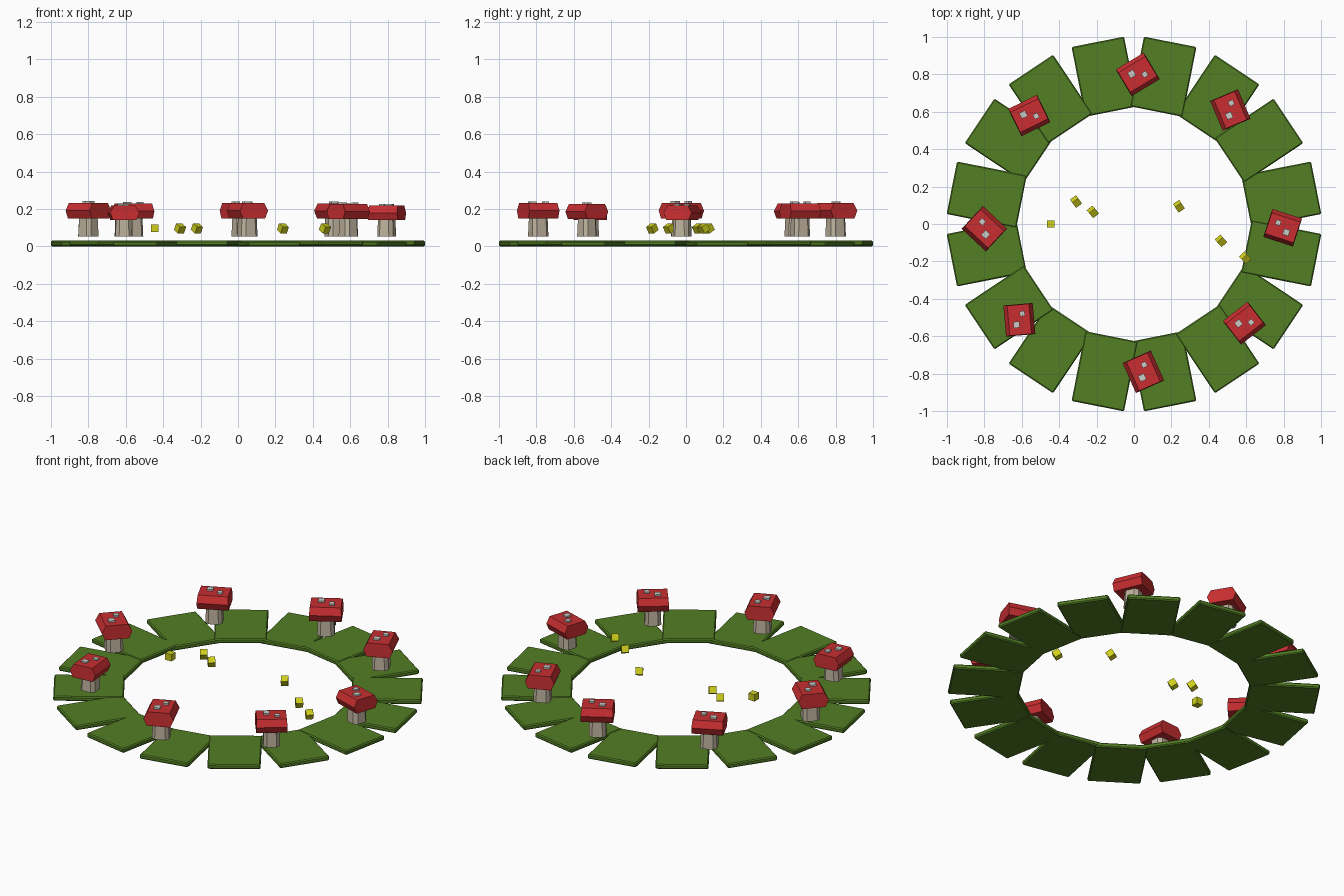
import bpy, bmesh, math
from mathutils import Matrix, Vector

if "Cube" in bpy.data.objects:
    bpy.data.objects.remove(bpy.data.objects["Cube"])


def material(name, rgb):
    m = bpy.data.materials.new(name)
    m.diffuse_color = (*rgb, 1)
    m.use_nodes = True
    m.node_tree.nodes["Principled BSDF"].inputs["Base Color"].default_value = m.diffuse_color
    return m


GREEN = material("grass green", (0.085, 0.21, 0.017))
RED = material("cap red", (0.58, 0.027, 0.03))
STEM = material("stem beige", (0.52, 0.45, 0.34))
SPOT = material("spot grey", (0.60, 0.60, 0.57))
YELLOW = material("firefly yellow", (0.62, 0.62, 0.012))


def finish(bm, name, mat, matrix):
    bmesh.ops.recalc_face_normals(bm, faces=bm.faces)
    me = bpy.data.meshes.new(name)
    bm.to_mesh(me)
    bm.free()
    me.materials.append(mat)
    ob = bpy.data.objects.new(name, me)
    ob.matrix_world = matrix
    bpy.context.collection.objects.link(ob)
    return ob


def box(name, size, matrix, mat, bevel=0.0, upright_only=False, taper=1.0):
    """Box centred on its matrix, optionally chamfered and narrowed at the top."""
    bm = bmesh.new()
    bmesh.ops.create_cube(bm, size=1)
    bmesh.ops.scale(bm, vec=size, verts=bm.verts)
    for v in bm.verts:
        if v.co.z > 0:
            v.co.x *= taper
            v.co.y *= taper
    if bevel:
        edges = [e for e in bm.edges if not upright_only
                 or abs(e.verts[0].co.z - e.verts[1].co.z) > 0.01]
        bmesh.ops.bevel(bm, geom=edges, offset=bevel, segments=1,
                        affect='EDGES', profile=0.5)
    return finish(bm, name, mat, matrix)


def cap(name, matrix):
    """Hexagonal profile drawn across x, extruded along y, ends leaning in at the top."""
    half = [(0.064, 0.0), (0.081, 0.040), (0.060, 0.080)]
    profile = half + [(-x, z) for x, z in reversed(half)]
    bm = bmesh.new()
    rings = []
    for side in (-1, 1):
        rings.append([bm.verts.new((x, side * (0.086 - 0.08 * max(0, z - 0.04)), z))
                      for x, z in profile])
    bm.faces.new(rings[0])
    bm.faces.new(rings[1])
    for i in range(6):
        j = (i + 1) % 6
        bm.faces.new((rings[0][i], rings[0][j], rings[1][j], rings[1][i]))
    return finish(bm, name, RED, matrix)


# Ring of grass slabs: sixteen overlapping radial tiles
for k in range(16):
    a = math.radians(11.25 + 22.5 * k)
    m = (Matrix.Rotation(a, 4, 'Z')
         @ Matrix.Translation((0.803, 0, 0.0135 + 0.003 * (k % 2))))
    box("grass_slab", (0.38, 0.286, 0.027), m, GREEN, bevel=0.006)

# Mushrooms: x, y, turn in degrees, scale, height of the cap underside
mushrooms = [
    (0.02, 0.80, -59, 1.02, 0.15), (0.515, 0.61, 23, 1.00, 0.15),
    (0.795, -0.02, 72, 0.97, 0.14), (0.59, -0.53, -52, 0.98, 0.147),
    (0.05, -0.79, 24, 1.02, 0.15), (-0.80, -0.025, 47, 1.03, 0.15),
    (-0.613, -0.512, 5, 0.97, 0.14), (-0.56, 0.58, -64, 1.00, 0.148),
]
for x, y, turn, s, zc in mushrooms:
    spin = Matrix.Rotation(math.radians(turn), 4, 'Z')
    base = 0.052
    box("mushroom_stem", (0.092 * s, 0.092 * s, zc + 0.01 - base),
        Matrix.Translation((x, y, (zc + 0.01 + base) / 2)) @ spin,
        STEM, bevel=0.018, upright_only=True, taper=0.92)
    m = Matrix.Translation((x, y, zc)) @ spin @ Matrix.Scale(s, 4)
    cap("mushroom_cap", m)
    for dx, dy, size in ((-0.018, -0.026, 0.034), (0.019, 0.032, 0.028)):
        box("cap_spot", (size, size, 0.012),
            m @ Matrix.Translation((dx, dy, 0.083)), SPOT)

# Small fireflies floating inside the ring, each tumbled a little further
fireflies = [(-0.445, 0.0), (0.24, 0.095), (-0.31, 0.12),
             (-0.22, 0.065), (0.465, -0.09), (0.595, -0.18)]
for i, (x, y) in enumerate(fireflies):
    a = math.radians(30 if i else 0)
    spin = Matrix.Rotation(a * (1 + 0.1 * i), 4, 'Z') @ Matrix.Rotation(a, 4, 'X')
    box("firefly", (0.04, 0.04, 0.04),
        Matrix.Translation((x, y, 0.096)) @ spin, YELLOW)
